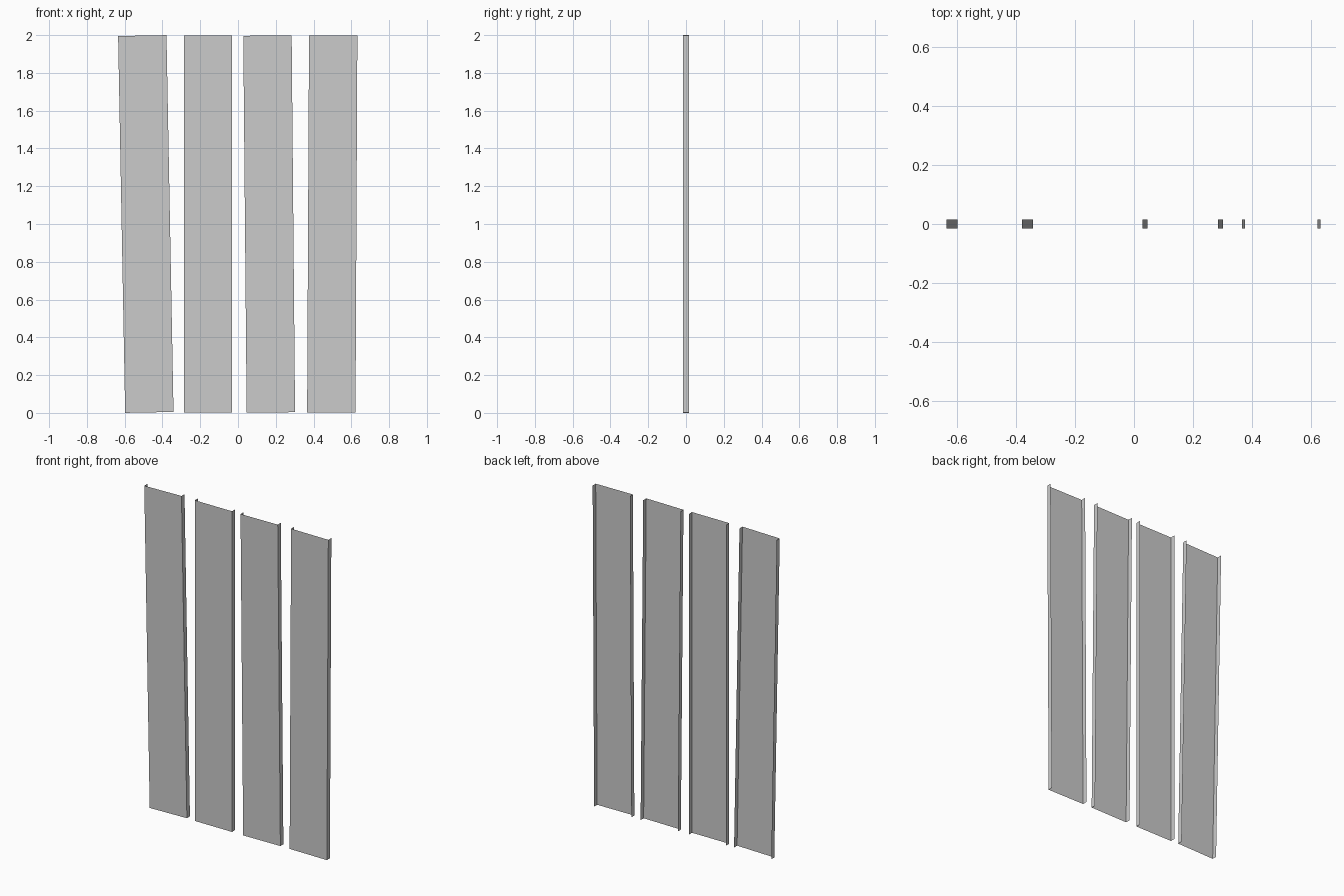
import bpy, bmesh

if "Cube" in bpy.data.objects:
    bpy.data.objects.remove(bpy.data.objects["Cube"])

WIDTH, LENGTH, HALF_DEPTH = 0.256, 1.995, 0.015


def plank(name, x, lean):
    """Thin sheet board: front face with two side flanges, open at back and ends."""
    profile = [(-WIDTH / 2, HALF_DEPTH), (-WIDTH / 2, -HALF_DEPTH),
               (WIDTH / 2, -HALF_DEPTH), (WIDTH / 2, HALF_DEPTH)]
    bm = bmesh.new()
    rows = [[bm.verts.new((px, py, z)) for px, py in profile]
            for z in (-LENGTH / 2, LENGTH / 2)]
    low, high = rows
    for i in range(3):
        bm.faces.new((low[i], low[i + 1], high[i + 1], high[i]))
    mesh = bpy.data.meshes.new(name)
    bm.to_mesh(mesh)
    bm.free()
    obj = bpy.data.objects.new(name, mesh)
    obj.location = (x, 0, 1.0)
    obj.rotation_euler = (0, lean, 0)
    bpy.context.collection.objects.link(obj)


# Four upright boards, each leaning slightly differently
for n, (x, lean) in enumerate([(-0.488, -0.0187), (-0.159, 0.0),
                               (0.165, -0.009), (0.499, 0.005)], 1):
    plank(f"plank_{n}", x, lean)
